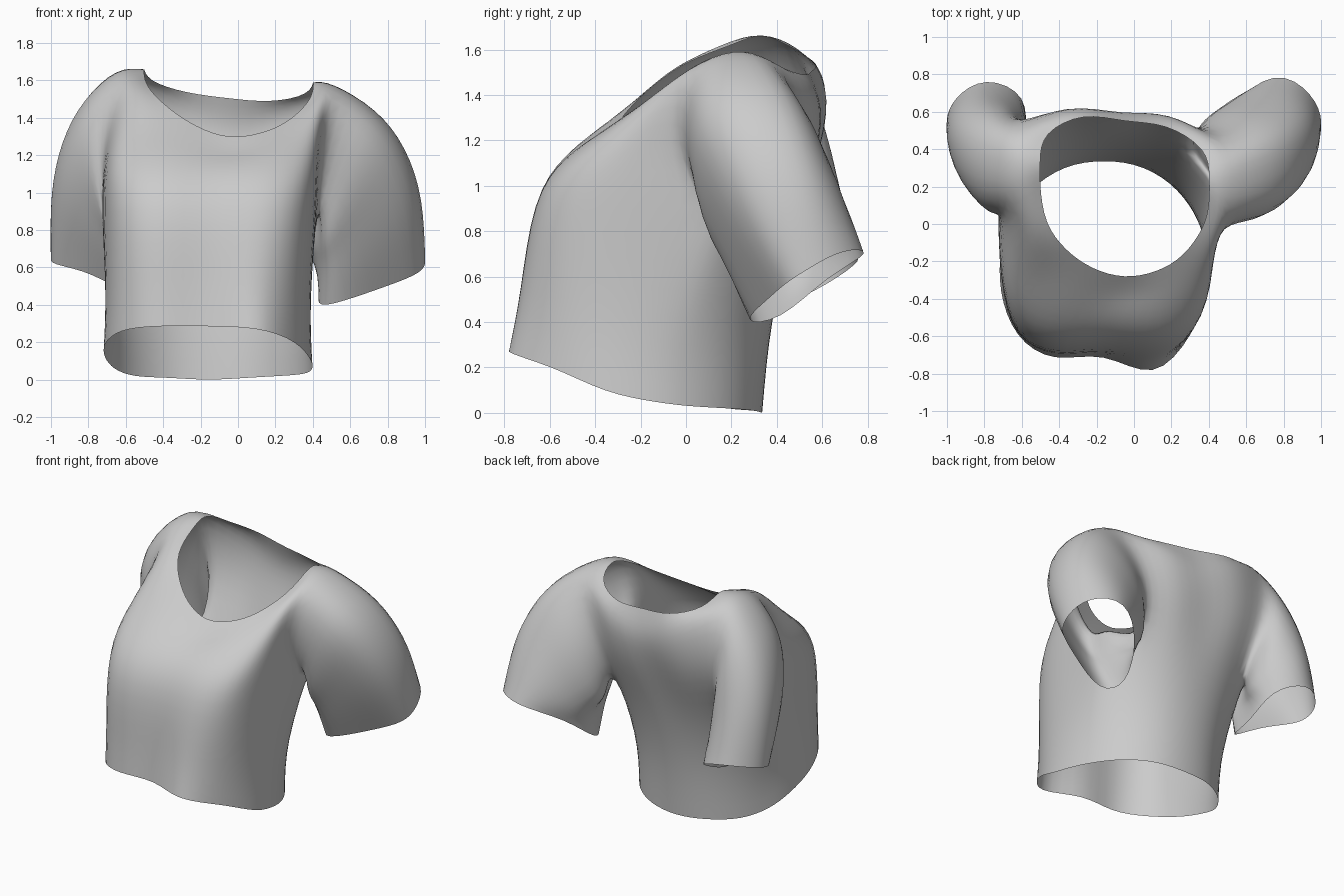
import bpy, bmesh
from mathutils import Vector

if "Cube" in bpy.data.objects:
    bpy.data.objects.remove(bpy.data.objects["Cube"])

# Torso rings from hem to neckline: (centre x, half profile from front centre to back centre)
# each profile point is (offset from centre, y, z)
hem = (-.16, [(0, -.71, .285), (.26, -.785, .27), (.46, -.59, .20), (.55, -.36, .10), (.55, -.14, .05),
              (.50, .02, .03), (.39, .18, .02), (.21, .30, .01), (0, .335, 0)])
waist = (-.16, [(0, -.69, .55), (.26, -.73, .54), (.46, -.58, .50), (.54, -.34, .45), (.545, -.10, .42),
                (.50, .07, .40), (.40, .22, .40), (.22, .34, .40), (0, .38, .40)])
underarm = (-.15, [(0, -.65, .91), (.27, -.66, .91), (.475, -.55, .90), (.56, -.27, .90), (.575, .07, .91),
                   (.56, .22, .87), (.43, .38, .84), (.22, .45, .80), (0, .47, .80)])
chest = (-.13, [(0, -.52, 1.12), (.26, -.53, 1.12), (.47, -.44, 1.13), (.55, -.24, 1.17), (.58, -.03, 1.19),
                None, (.46, .51, 1.17), (.25, .56, 1.12), (0, .56, 1.12)])
yoke = (-.07, [(0, -.39, 1.21), (.22, -.37, 1.24), (.39, -.27, 1.30), (.49, -.13, 1.40), (.57, .03, 1.50),
               (.58, .25, 1.57), (.54, .43, 1.49), (.27, .575, 1.37), (0, .595, 1.33)])
neck = (-.05, [(0, -.28, 1.30), (.17, -.25, 1.32), (.31, -.165, 1.38), (.415, -.02, 1.475), (.45, .12, 1.55),
               (.45, .26, 1.59), (.41, .40, 1.53), (.22, .52, 1.49), (0, .55, 1.505)])
rings = [hem, waist, underarm, chest, yoke, neck]
left_hem_lift = [0, .015, .06, .09, .07, .03, 0, 0, 0]

# Sleeve cuffs, from the inner side round the front, outside and back
cuff_right = [(.43, .42, .43), (.52, .28, .41), (.78, .355, .495), (.96, .44, .57),
              (1.0, .55, .64), (.94, .69, .71), (.75, .785, .70), (.52, .62, .59)]
cuff_left = [(-.58, .46, .49), (-.59, .29, .46), (-.78, .34, .56), (-.95, .44, .61),
             (-1.0, .55, .64), (-.95, .67, .67), (-.79, .76, .68), (-.60, .67, .60)]
# Outward curve of each sleeve line between armhole and cuff: (out and up, along y)
bulge = [(.01, 0), (.01, -.01), (.05, -.05), (.12, -.08), (.13, -.01), (.09, .01), (.02, .01), (-.02, .02)]
armhole = [(2, 5), (2, 4), (3, 4), (4, 4), (4, 5), (4, 6), (3, 6), (2, 6)]

bm = bmesh.new()
grid = {}
COLS = 16

# Torso body with an open armhole on each side
for r, (cx, half) in enumerate(rings):
    for c in range(COLS):
        left = c > 8
        k = COLS - c if left else c
        if half[k] is None:
            continue
        u, y, z = half[k]
        if left:
            w = min(1, max(0, r - 2) / 2 * u / .5)      # left shoulder sits higher and further back
            y += (.08 if k > 3 else .03) * w
            z += .07 * w
            if r < 2:                                   # left hem is lifted
                z += left_hem_lift[k] / (r + 1)
                y += .07 / (r + 1) if k == 1 else 0
            u = -u
        grid[r, c] = bm.verts.new((cx + u, y, z))
for r in range(len(rings) - 1):
    for c in range(COLS):
        if r in (2, 3) and c in (4, 5, 10, 11):
            continue
        d = (c + 1) % COLS
        bm.faces.new((grid[r, c], grid[r, d], grid[r + 1, d], grid[r + 1, c]))


# Sleeves grown from the armhole edge to the cuff
def add_sleeve(side, cuff, full):
    start = [grid[r, c if side > 0 else COLS - c] for r, c in armhole]
    prev = start
    for t in (.25, .5, .75, 1):
        k = 4 * t * (1 - t)
        ring = []
        for v, end, (out, by) in zip(start, cuff, bulge):
            p = v.co.lerp(Vector(end), t) + k * Vector((side * out * full, by, out))
            ring.append(bm.verts.new(p))
        for i in range(8):
            j = (i + 1) % 8
            bm.faces.new((prev[i], prev[j], ring[j], ring[i]))
        prev = ring


add_sleeve(1, cuff_right, 1)
add_sleeve(-1, cuff_left, .85)
bmesh.ops.recalc_face_normals(bm, faces=bm.faces)

mesh = bpy.data.meshes.new("cropped_shirt")
bm.to_mesh(mesh)
bm.free()
shirt = bpy.data.objects.new("cropped_shirt", mesh)
bpy.context.collection.objects.link(shirt)
mesh.shade_smooth()

# Smooth cloth surface
sub = shirt.modifiers.new("smooth", 'SUBSURF')
sub.levels = sub.render_levels = 2

# Nudge the cage so that the smoothed cloth passes through the measured points
target = [v.co.copy() for v in mesh.vertices]
for _ in range(4):
    bpy.context.view_layer.update()
    ev = shirt.evaluated_get(bpy.context.evaluated_depsgraph_get())
    now = [ev.data.vertices[i].co.copy() for i in range(len(target))]
    for v, goal, cur in zip(mesh.vertices, target, now):
        v.co += (goal - cur) * .8
    mesh.update()
    shirt.update_tag()
